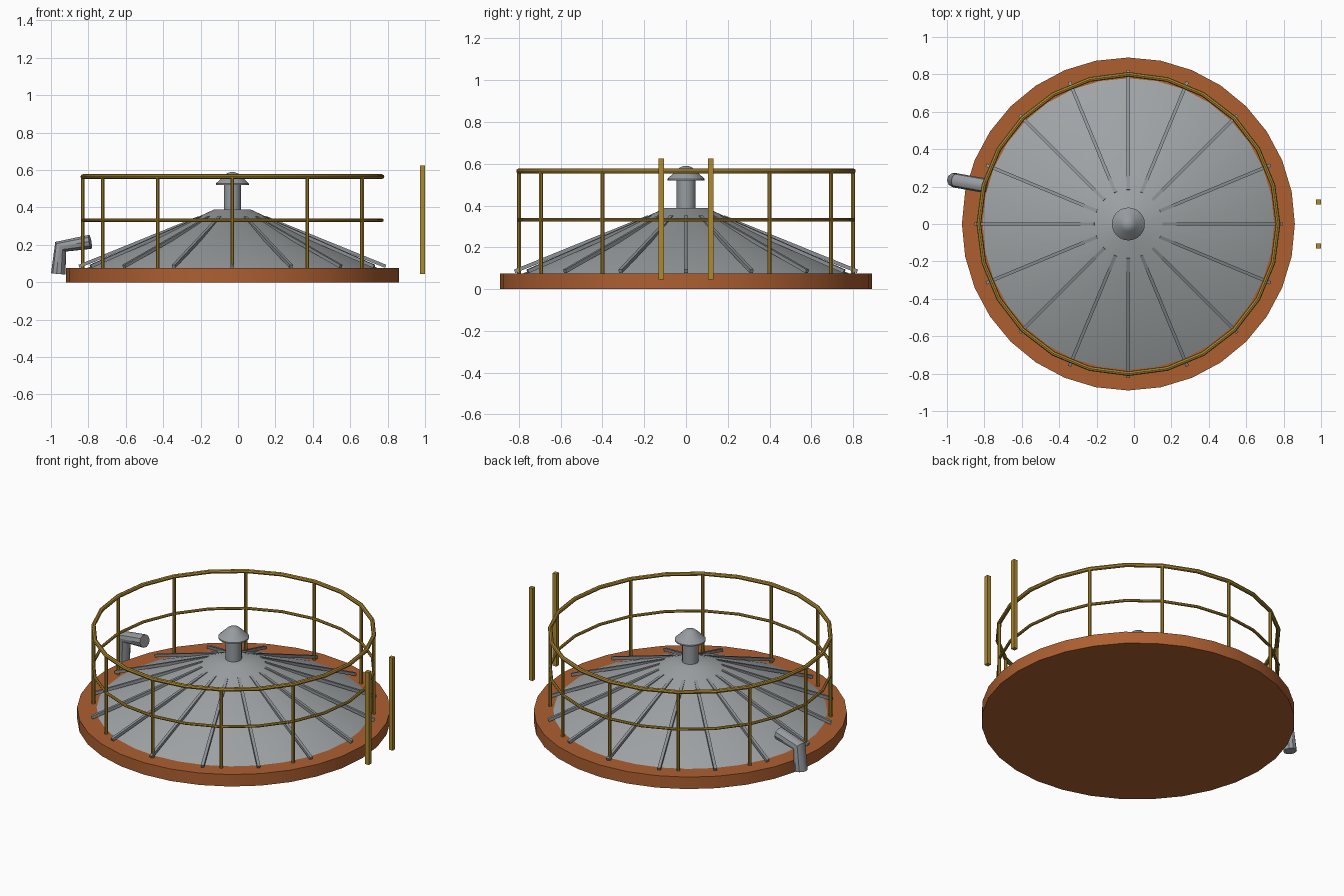
import bpy
import bmesh
from math import cos, sin, pi, radians
from mathutils import Vector

if "Cube" in bpy.data.objects:
    bpy.data.objects.remove(bpy.data.objects["Cube"], do_unlink=True)

CX = -0.03  # centre of the round roof


def material(name, rgb):
    m = bpy.data.materials.new(name)
    m.use_nodes = True
    m.diffuse_color = (*rgb, 1)
    m.node_tree.nodes["Principled BSDF"].inputs["Base Color"].default_value = (*rgb, 1)
    return m


rust = material("rust orange", (0.42, 0.115, 0.03))
steel = material("roof grey", (0.35, 0.37, 0.38))
dark_steel = material("rib grey", (0.27, 0.29, 0.31))
pipe_grey = material("pipe grey", (0.31, 0.33, 0.35))
yellow = material("railing yellow", (0.42, 0.25, 0.03))


def finish(name, bm, mat, smooth=True):
    bmesh.ops.recalc_face_normals(bm, faces=bm.faces)
    mesh = bpy.data.meshes.new(name)
    bm.to_mesh(mesh)
    bm.free()
    mesh.materials.append(mat)
    obj = bpy.data.objects.new(name, mesh)
    bpy.context.collection.objects.link(obj)
    if smooth:
        bpy.ops.object.select_all(action="DESELECT")
        obj.select_set(True)
        bpy.context.view_layer.objects.active = obj
        bpy.ops.object.shade_smooth_by_angle(angle=radians(35))
    return obj


def lathe(name, profile, sides, mat, closed=False):
    """Revolve (radius, z) points around the roof axis."""
    bm = bmesh.new()
    rings = []
    for r, z in profile:
        rings.append([bm.verts.new((CX + r * cos(2 * pi * i / sides),
                                    r * sin(2 * pi * i / sides), z))
                      for i in range(sides)])
    pairs = list(zip(rings, rings[1:]))
    if closed:
        pairs.append((rings[-1], rings[0]))
    else:
        bm.faces.new(rings[0])
        bm.faces.new(rings[-1])
    for a, b in pairs:
        for i in range(sides):
            j = (i + 1) % sides
            bm.faces.new((a[i], a[j], b[j], b[i]))
    return finish(name, bm, mat)


def bar(name, start, end, radius, sides, mat):
    """Straight prism between two points; four sides make a square bar."""
    start, end = Vector(start), Vector(end)
    axis = end - start
    rot = axis.to_track_quat("Z", "Y")
    bm = bmesh.new()
    rings = []
    for p in (start, end):
        rings.append([bm.verts.new(p + rot @ Vector((radius * cos(2 * pi * (i + 0.5) / sides),
                                                     radius * sin(2 * pi * (i + 0.5) / sides), 0)))
                      for i in range(sides)])
    for ring in rings:
        bm.faces.new(ring)
    for i in range(sides):
        j = (i + 1) % sides
        bm.faces.new((rings[0][i], rings[0][j], rings[1][j], rings[1][i]))
    return finish(name, bm, mat, sides > 4)


def polar(r, angle, z):
    return (CX + r * cos(angle), r * sin(angle), z)


def hoop(name, radius, z, tube):
    profile = [(radius + tube * cos(2 * pi * i / 8), z + tube * sin(2 * pi * i / 8))
               for i in range(8)]
    return lathe(name, profile, 24, yellow, closed=True)


# Base rim and sloping roof
lathe("base_rim", [(0.89, 0), (0.89, 0.075)], 32, rust)
lathe("cone_roof", [(0.79, 0.07), (0.1, 0.388)], 32, steel)

# Radial ribs
for k in range(16):
    a = 2 * pi * k / 16
    bar(f"roof_rib_{k + 1}", polar(0.82, a, 0.085), polar(0.18, a, 0.345), 0.0125, 4, dark_steel)

# Vent and its cap
lathe("vent_stem", [(0.046, 0.36), (0.046, 0.53)], 20, pipe_grey)
lathe("vent_cap", [(0.088, 0.52), (0.088, 0.528), (0.042, 0.572), (0.03, 0.582),
                   (0.014, 0.588), (0.003, 0.589)], 24, pipe_grey)

# Guard railing, open at the ladder
hoop("top_rail", 0.80, 0.565, 0.0125)
hoop("middle_rail", 0.80, 0.332, 0.009)
for k in range(1, 12):
    a = 2 * pi * k / 12
    bar(f"railing_post_{k}", polar(0.8, a, 0.07), polar(0.8, a, 0.565), 0.0105, 8, yellow)

# Ladder uprights
for side, y in (("left", 0.118), ("right", -0.118)):
    bar(f"ladder_upright_{side}", (0.986, y, 0.045), (0.986, y, 0.625), 0.0185, 4, yellow)

# Bent overflow pipe
curve = bpy.data.curves.new("overflow_pipe", "CURVE")
curve.dimensions = "3D"
curve.bevel_depth = 0.039
curve.bevel_resolution = 3
curve.use_fill_caps = True
spline = curve.splines.new("POLY")
path = [(-0.961, 0.235, 0.045), (-0.948, 0.232, 0.19), (-0.79, 0.204, 0.216)]
spline.points.add(len(path) - 1)
for point, co in zip(spline.points, path):
    point.co = (*co, 1)
curve.materials.append(pipe_grey)
pipe = bpy.data.objects.new("overflow_pipe", curve)
bpy.context.collection.objects.link(pipe)
bpy.ops.object.select_all(action="DESELECT")
pipe.select_set(True)
bpy.context.view_layer.objects.active = pipe
bpy.ops.object.convert(target="MESH")
bpy.ops.object.shade_smooth_by_angle(angle=radians(35))
